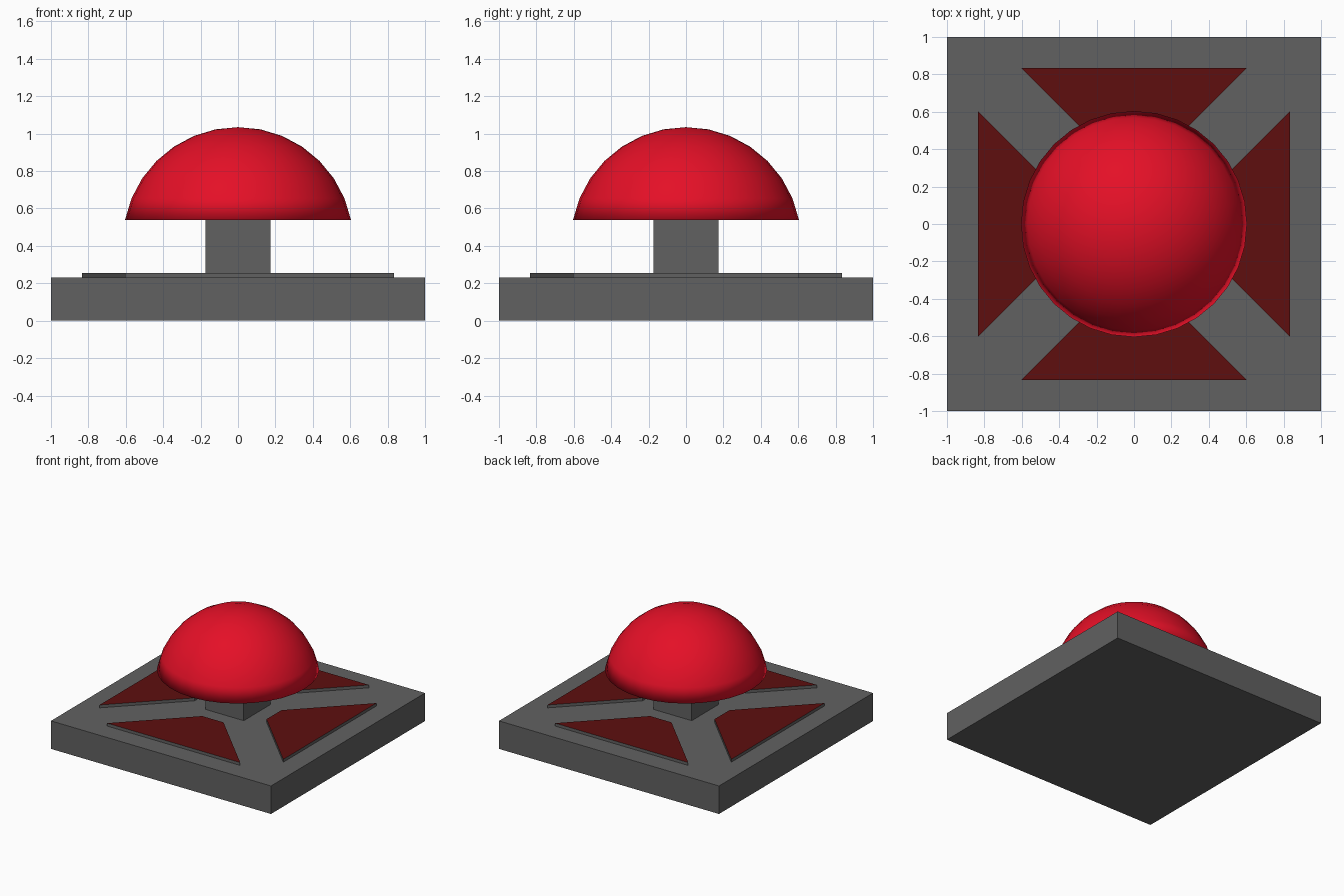
import bpy, bmesh, math
from mathutils import Matrix

old = bpy.data.objects.get("Cube")
if old:
    bpy.data.objects.remove(old, do_unlink=True)


def material(name, rgb):
    mat = bpy.data.materials.new(name)
    mat.use_nodes = True
    color = (*rgb, 1.0)
    mat.diffuse_color = color
    mat.node_tree.nodes["Principled BSDF"].inputs["Base Color"].default_value = color
    return mat


grey = material("dark grey", (0.12, 0.12, 0.12))
bright_red = material("bright red", (0.78, 0.005, 0.02))
deep_red = material("deep red", (0.112, 0.0045, 0.0045))


def finish(name, bm, mats):
    bmesh.ops.recalc_face_normals(bm, faces=bm.faces)
    mesh = bpy.data.meshes.new(name)
    bm.to_mesh(mesh)
    bm.free()
    for mat in mats:
        mesh.materials.append(mat)
    obj = bpy.data.objects.new(name, mesh)
    bpy.context.collection.objects.link(obj)
    return obj


def box(name, half, bottom, top):
    bm = bmesh.new()
    place = Matrix.Translation((0, 0, (bottom + top) / 2))
    size = Matrix.Diagonal((half * 2, half * 2, top - bottom, 1))
    bmesh.ops.create_cube(bm, size=1, matrix=place @ size)
    return finish(name, bm, [grey])


BASE_TOP, PLATE_TOP, RIM = 0.23, 0.254, 0.539

# Square base and post
box("base", 1.0, 0, BASE_TOP)
box("post", 0.174, BASE_TOP, RIM)


# Raised trapezoid pads: grey sides, red top
def pad(name, turn):
    bm = bmesh.new()
    outline = [(-0.605, -0.835), (0.605, -0.835), (0.097, -0.327), (-0.097, -0.327)]
    face = bm.faces.new([bm.verts.new((x, y, BASE_TOP)) for x, y in outline])
    raised = bmesh.ops.extrude_face_region(bm, geom=[face])["geom"]
    for v in raised:
        if isinstance(v, bmesh.types.BMVert):
            v.co.z = PLATE_TOP
    bmesh.ops.rotate(bm, verts=bm.verts, matrix=Matrix.Rotation(turn, 3, "Z"))
    bmesh.ops.recalc_face_normals(bm, faces=bm.faces)
    for f in bm.faces:
        f.material_index = 1 if f.normal.z > 0.5 else 0
    finish(name, bm, [grey, deep_red])


for i, side in enumerate(("front", "left", "back", "right")):
    pad(side + "_pad", i * math.pi / 2)

# Domed cap: sphere trimmed one ring above its equator, closed underneath
radius = 0.616
bm = bmesh.new()
bmesh.ops.create_uvsphere(bm, u_segments=32, v_segments=16, radius=radius)
cut = radius * math.sin(math.pi / 16)
low = [v for v in bm.verts if v.co.z < cut - 0.01]
bmesh.ops.delete(bm, geom=low, context="VERTS")
bmesh.ops.holes_fill(bm, edges=[e for e in bm.edges if e.is_boundary], sides=0)
bmesh.ops.translate(bm, verts=bm.verts, vec=(0, 0, RIM - cut))
for f in bm.faces:
    f.smooth = True
finish("dome_cap", bm, [bright_red])
